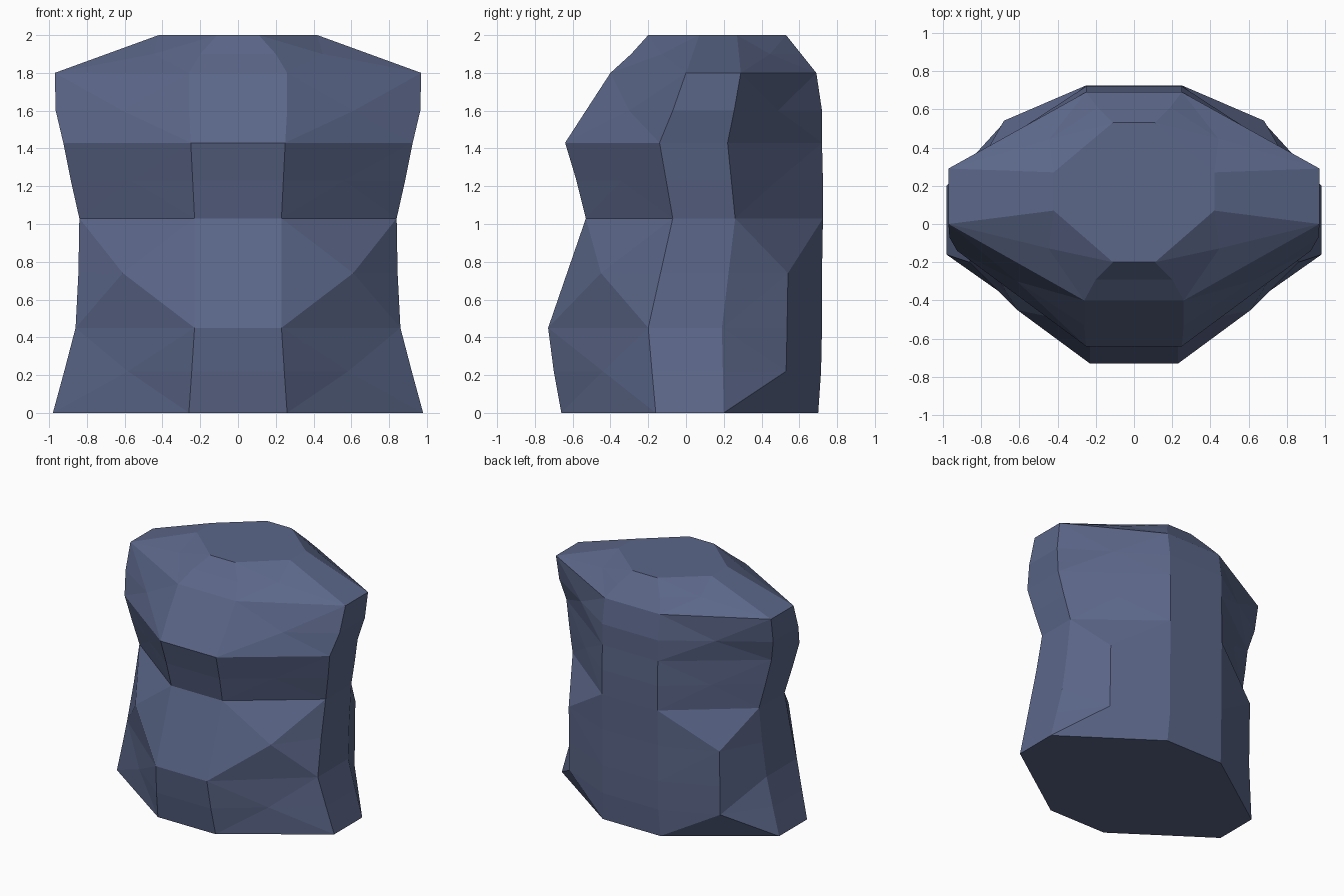
import bpy, bmesh

if "Cube" in bpy.data.objects:
    bpy.data.objects.remove(bpy.data.objects["Cube"])

# Ring sections: z, side half width, side front y, side back y,
# front half width, front y, back half width, back y
RINGS = [
    (0.00, 0.98, -0.16, 0.20, 0.26, -0.66, 0.26, 0.70),
    (0.22, 0.92, -0.18, 0.195, 0.245, -0.70, 0.25, 0.715),
    (0.45, 0.86, -0.20, 0.19, 0.23, -0.73, 0.25, 0.72),
    (0.74, 0.845, -0.135, 0.225, 0.23, -0.63, 0.25, 0.72),
    (1.03, 0.84, -0.07, 0.26, 0.23, -0.53, 0.25, 0.725),
    (1.23, 0.885, -0.105, 0.24, 0.24, -0.58, 0.25, 0.725),
    (1.43, 0.925, -0.14, 0.22, 0.25, -0.64, 0.25, 0.72),
    (1.60, 0.965, -0.07, 0.255, 0.26, -0.53, 0.25, 0.72),
    (1.80, 0.97, 0.00, 0.29, 0.26, -0.40, 0.25, 0.69),
    (1.90, 0.695, 0.035, 0.28, 0.20, -0.29, 0.19, 0.61),
    (2.00, 0.42, 0.07, 0.27, 0.11, -0.20, 0.11, 0.53),
]
# Corner bulges, by ring index
FRONT_BULGE = {3: (0.61, -0.45)}
BACK_BULGE = {1: (0.68, 0.53), 2: (0.68, 0.535), 3: (0.68, 0.54)}


def half_ring(i):
    """Right-hand half of a section, from front to back."""
    z, sx, s0, s1, fx, fy, bx, by = RINGS[i]
    fm = FRONT_BULGE.get(i, ((fx + sx) / 2, (fy + s0) / 2))
    bm_ = BACK_BULGE.get(i, ((bx + sx) / 2, (by + s1) / 2))
    return [(x, y, z) for x, y in
            [(fx, fy), fm, (sx, s0), (sx, s1), bm_, (bx, by)]]


bm = bmesh.new()
rings = []
for i in range(len(RINGS)):
    right = half_ring(i)
    left = [(-x, y, z) for x, y, z in reversed(right)]
    rings.append([bm.verts.new(p) for p in right + left])

# Walls: panels at the diagonal corners are split towards the corner middle
MIDS = (1, 4, 7, 10)
for r in range(len(rings) - 1):
    lo, hi = rings[r], rings[r + 1]
    for k in range(12):
        n = (k + 1) % 12
        a, b, c, d = lo[k], lo[n], hi[n], hi[k]
        if k in MIDS or n in MIDS:
            upper = r % 2 == 0
            if (k in MIDS) != upper:
                tris = ((a, b, c), (a, c, d))
            else:
                tris = ((a, b, d), (b, c, d))
            for t in tris:
                bm.faces.new(t)
        else:
            bm.faces.new((a, b, c, d))

# Flat top and base
bm.faces.new(rings[-1])
bm.faces.new(rings[0][::-1])
bmesh.ops.recalc_face_normals(bm, faces=bm.faces[:])

mesh = bpy.data.meshes.new("rock_body")
bm.to_mesh(mesh)
bm.free()
body = bpy.data.objects.new("rock_body", mesh)
bpy.context.collection.objects.link(body)

mat = bpy.data.materials.new("slate_blue")
mat.diffuse_color = (0.105, 0.135, 0.25, 1)
mat.use_nodes = True
mat.node_tree.nodes["Principled BSDF"].inputs["Base Color"].default_value = mat.diffuse_color
mesh.materials.append(mat)
